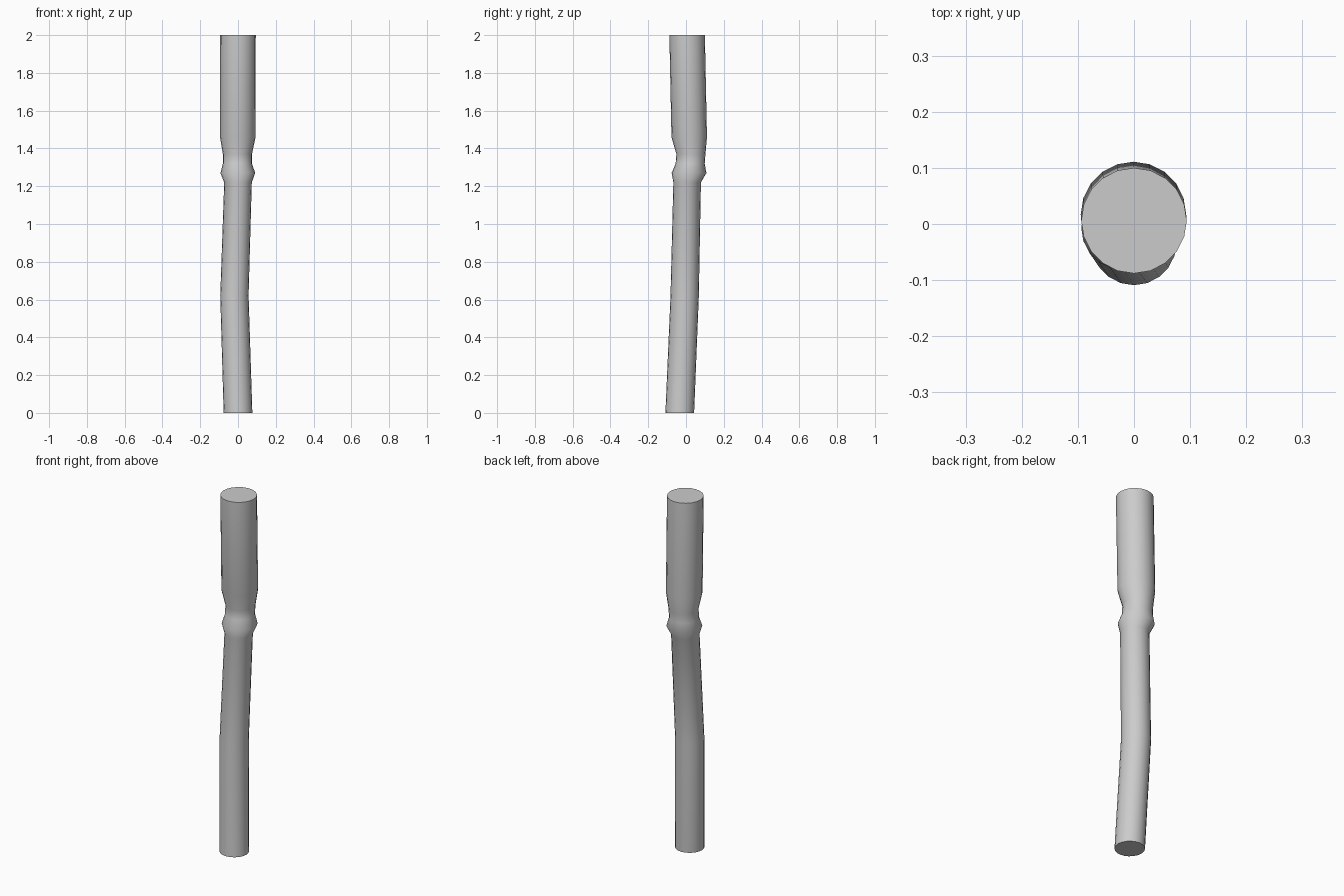
import bpy, bmesh, math

if "Cube" in bpy.data.objects:
    bpy.data.objects.remove(bpy.data.objects["Cube"])

SIDES = 20
# Rings along the stem: centre x, centre y, height, radius
RINGS = [
    (0.0, -0.033, 0.0, 0.076),
    (-0.019, -0.007, 0.62, 0.075),
    (0.0, 0.006, 1.22, 0.073),
    (-0.001, 0.016, 1.27, 0.092),
    (-0.003, 0.022, 1.32, 0.077),
    (-0.003, 0.026, 1.37, 0.077),
    (-0.001, 0.017, 1.46, 0.094),
    (0.0, 0.006, 2.0, 0.094),
]

# Gently bent stem with a collar, lofted through the rings
bm = bmesh.new()
loops = []
for cx, cy, z, r in RINGS:
    loops.append([bm.verts.new((cx + r * math.cos(2 * math.pi * i / SIDES),
                                cy + r * math.sin(2 * math.pi * i / SIDES), z))
                  for i in range(SIDES)])
for a, b in zip(loops, loops[1:]):
    for i in range(SIDES):
        j = (i + 1) % SIDES
        bm.faces.new((a[i], a[j], b[j], b[i]))

# End caps
bm.faces.new(loops[0][::-1])
bm.faces.new(loops[-1])

mesh = bpy.data.meshes.new("bent_stem")
bm.to_mesh(mesh)
bm.free()
stem = bpy.data.objects.new("bent_stem", mesh)
bpy.context.collection.objects.link(stem)

# Smooth sides, sharp cap edges
bpy.context.view_layer.objects.active = stem
stem.select_set(True)
bpy.ops.object.shade_smooth_by_angle(angle=math.radians(50))
